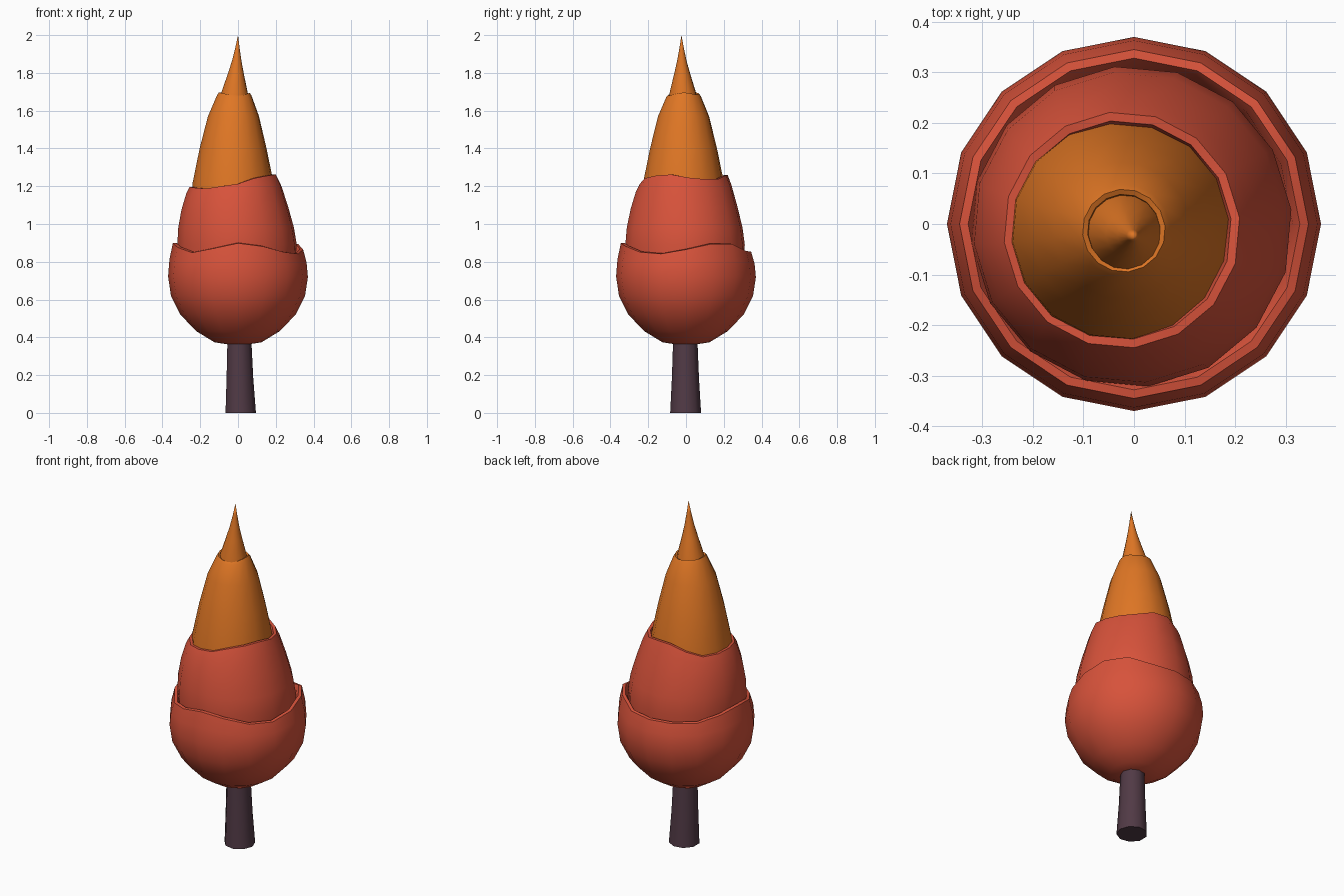
import bpy, bmesh, math


def material(name, rgb):
    m = bpy.data.materials.new(name)
    m.diffuse_color = (*rgb, 1)
    return m


RED = material("autumn red", (0.68, 0.085, 0.043))
ORANGE = material("autumn orange", (0.74, 0.182, 0.018))
BARK = material("dark bark", (0.082, 0.042, 0.060))


def wave_at(keys, deg):
    """Smooth periodic height through (angle, offset) keys sorted by angle."""
    pts = keys + [(keys[0][0] + 360, keys[0][1])]
    if deg < pts[0][0]:
        deg += 360
    for (a0, h0), (a1, h1) in zip(pts, pts[1:]):
        if a0 <= deg <= a1:
            t = (1 - math.cos(math.pi * (deg - a0) / (a1 - a0))) / 2
            return h0 + (h1 - h0) * t
    return pts[0][1]


def loft(name, rings, mat, sides=16, wave=None, turn=0, angle=40):
    """Stack of rings (radius, z, centre x, centre y, share of wave)."""
    bm = bmesh.new()
    loops = []
    for r, z, cx, cy, share in rings:
        loop = []
        for i in range(sides):
            deg = -180 + turn + 360 * i / sides
            a = math.radians(deg)
            h = share * wave_at(wave, deg) if wave else 0
            loop.append(bm.verts.new((cx + r * math.cos(a), cy + r * math.sin(a), z + h)))
        loops.append(loop)
    for lo, hi in zip(loops, loops[1:]):
        for i in range(sides):
            j = (i + 1) % sides
            bm.faces.new((lo[i], lo[j], hi[j], hi[i]))
    bm.faces.new(loops[0][::-1])
    bm.faces.new(loops[-1])
    bmesh.ops.remove_doubles(bm, verts=bm.verts, dist=0.0005)
    bmesh.ops.recalc_face_normals(bm, faces=bm.faces)
    me = bpy.data.meshes.new(name)
    bm.to_mesh(me)
    bm.free()
    ob = bpy.data.objects.new(name, me)
    me.materials.append(mat)
    bpy.context.collection.objects.link(ob)
    bpy.ops.object.select_all(action='DESELECT')
    ob.select_set(True)
    bpy.context.view_layer.objects.active = ob
    bpy.ops.object.shade_smooth_by_angle(angle=math.radians(angle))
    return ob


# Trunk
loft("trunk", [(0.083, 0, 0.012, -0.002, 0), (0.073, 0.18, 0.008, -0.003, 0),
               (0.064, 0.42, 0.005, -0.004, 0)], BARK, sides=9, turn=180, angle=50)

# Lowest leaf bowl with a wavy lip
loft("lower_foliage", [
    (0.05, 0.362, 0, 0, 0), (0.125, 0.374, 0, 0, 0), (0.22, 0.432, 0, 0, 0),
    (0.305, 0.52, 0, 0, 0), (0.355, 0.62, 0, 0, 0), (0.37, 0.72, 0, 0, 0.1),
    (0.363, 0.80, 0, 0, 0.5), (0.345, 0.873, 0, 0, 1), (0.328, 0.876, 0, 0, 1),
    (0.314, 0.852, 0, 0, 1), (0.305, 0.80, 0, 0, 0.3)], RED,
    wave=[(-180, 0.025), (-132, -0.025), (-90, 0.025), (-28, -0.032),
          (36, 0.027), (75, -0.02), (125, -0.02)])

# Middle leaf tier, lip rising towards the right
loft("middle_foliage", [
    (0.31, 0.78, -0.005, -0.005, 0), (0.318, 0.89, -0.005, -0.005, 0),
    (0.308, 0.98, -0.01, -0.007, 0), (0.285, 1.08, -0.016, -0.01, 0.2),
    (0.254, 1.18, -0.021, -0.012, 0.7), (0.234, 1.222, -0.024, -0.012, 1),
    (0.217, 1.222, -0.024, -0.012, 1), (0.208, 1.19, -0.024, -0.012, 0.8)], RED,
    turn=6,
    wave=[(-180, -0.025), (-125, -0.035), (-90, -0.012), (-57, 0.022),
          (-25, 0.042), (25, 0.015), (50, 0.015), (85, 0.042), (150, -0.03)])

# Upper cone tier
loft("upper_foliage", [
    (0.222, 1.13, -0.026, -0.013, 0), (0.215, 1.22, -0.026, -0.013, 0),
    (0.178, 1.40, -0.026, -0.013, 0), (0.136, 1.57, -0.024, -0.013, 0),
    (0.092, 1.678, -0.02, -0.013, 0.6), (0.082, 1.693, -0.02, -0.013, 1),
    (0.072, 1.688, -0.02, -0.013, 1), (0.068, 1.66, -0.02, -0.013, 0)], ORANGE,
    turn=6, wave=[(-180, 0.004), (-70, -0.012), (0, 0.003), (60, -0.008), (120, 0.002)])

# Pointed tip
loft("tip", [
    (0.078, 1.65, -0.02, -0.016, 0), (0.069, 1.70, -0.018, -0.017, 0),
    (0.044, 1.79, -0.012, -0.02, 0), (0.026, 1.86, -0.007, -0.022, 0),
    (0.012, 1.93, -0.003, -0.023, 0), (0.0, 2.0, 0, -0.024, 0)], ORANGE, turn=6)
